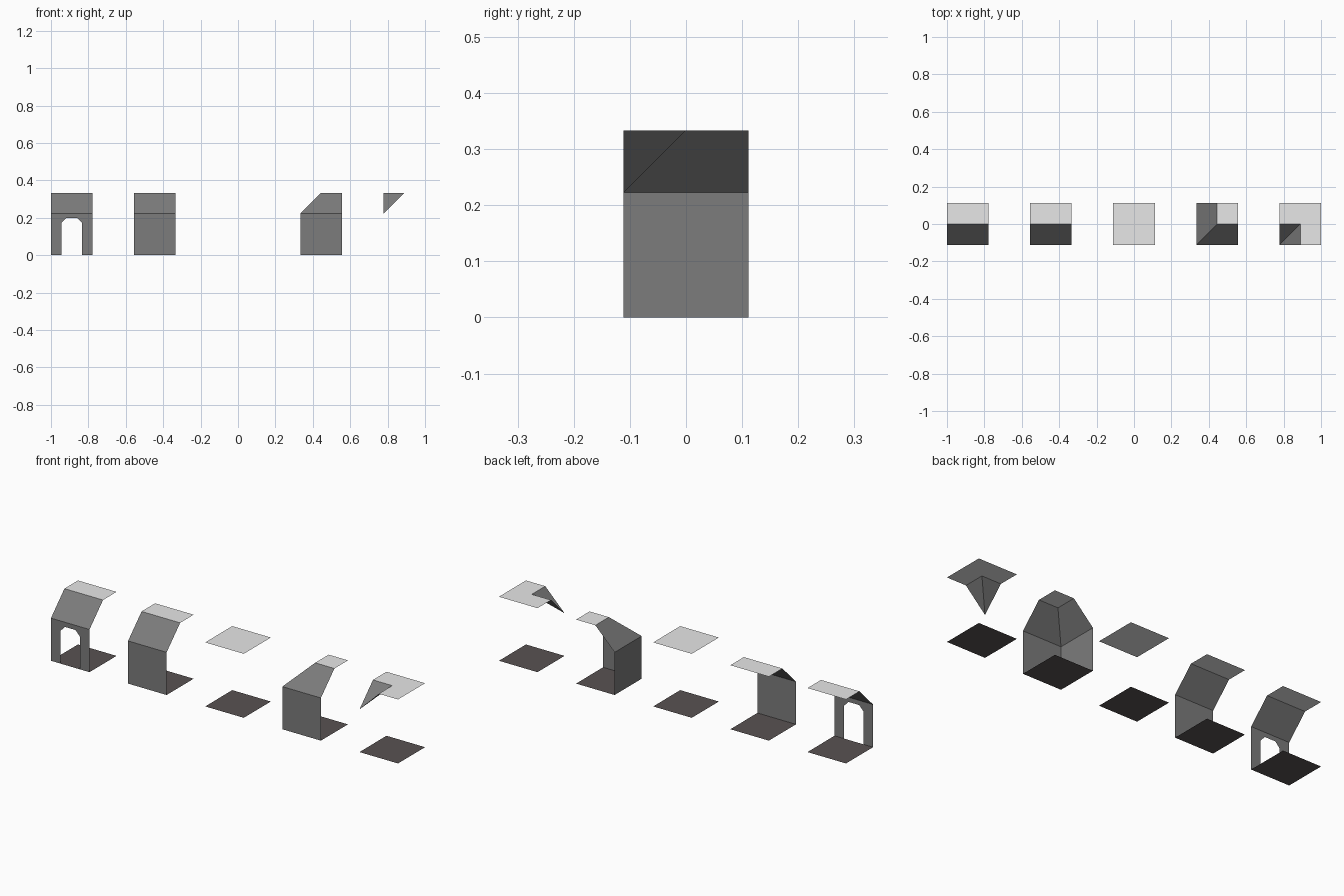
import bpy

if "Cube" in bpy.data.objects:
    bpy.data.objects.remove(bpy.data.objects["Cube"])

H = 1 / 9            # half a tile
WALL, TOP = 2 * H, 3 * H   # wall height and roof height


def material(name, rgb):
    m = bpy.data.materials.new(name)
    m.diffuse_color = (*rgb, 1)
    m.use_nodes = True
    m.node_tree.nodes["Principled BSDF"].inputs["Base Color"].default_value = m.diffuse_color
    return m


FLOOR = material("dark floor", (0.10, 0.085, 0.085))
GREY = material("grey wall", (0.2, 0.2, 0.2))
LIGHT = material("light roof", (0.8, 0.8, 0.8))


def sheet(name, cx, mat, *polys):
    """Thin flat-faced part made of polygons, placed at tile centre cx."""
    verts, faces = [], []
    for p in polys:
        faces.append(range(len(verts), len(verts) + len(p)))
        verts += p
    me = bpy.data.meshes.new(name)
    me.from_pydata(verts, [], [list(f) for f in faces])
    me.materials.append(mat)
    ob = bpy.data.objects.new(name, me)
    ob.location.x = cx
    bpy.context.collection.objects.link(ob)


def rect(x0, x1, y0, y1, z):
    return [(x0, y0, z), (x1, y0, z), (x1, y1, z), (x0, y1, z)]


def front(profile):
    """Upright polygon on the front edge of a tile, from x,z points."""
    return [(x, -H, z) for x, z in profile]


door_x, wall_x, open_x, corner_x, inner_x = [4 * H * i for i in range(-2, 3)]
plain = front([(-H, 0), (H, 0), (H, WALL), (-H, WALL)])
slope = [(-H, -H, WALL), (H, -H, WALL), (H, 0, TOP), (-H, 0, TOP)]

# Floors under every tile
for label, cx in (("door", door_x), ("wall", wall_x), ("open", open_x),
                  ("outer_corner", corner_x), ("inner_corner", inner_x)):
    sheet(label + "_floor", cx, FLOOR, rect(-H, H, -H, H, 0))

# Doorway tile: wall with a chamfered opening
d = H / 2
arch = [(-d, 0), (-d, 0.171), (-0.031, 0.198), (0.031, 0.198), (d, 0.171), (d, 0)]
sheet("door_wall", door_x, GREY,
      front([(-H, 0)] + arch + [(H, 0), (H, WALL), (-H, WALL)]))

# Straight wall tile
sheet("plain_wall", wall_x, GREY, plain)

# Sloped and flat roofs of both straight tiles
for label, cx in (("door", door_x), ("wall", wall_x)):
    sheet(label + "_slope", cx, GREY, slope)
    sheet(label + "_roof", cx, LIGHT, rect(-H, H, 0, H, TOP))

# Open tile: flat roof only
sheet("open_roof", open_x, LIGHT, rect(-H, H, -H, H, TOP))

# Outer corner: two walls and a hipped roof
sheet("outer_corner_walls", corner_x, GREY, plain,
      [(-H, H, 0), (-H, -H, 0), (-H, -H, WALL), (-H, H, WALL)])
sheet("outer_corner_slopes", corner_x, GREY,
      [(-H, -H, WALL), (H, -H, WALL), (H, 0, TOP), (0, 0, TOP)],
      [(-H, H, WALL), (-H, -H, WALL), (0, 0, TOP), (0, H, TOP)])
sheet("outer_corner_roof", corner_x, LIGHT, rect(0, H, 0, H, TOP))

# Inner corner: L-shaped roof with a valley dropping to the corner
sheet("inner_corner_valley", inner_x, GREY,
      [(-H, -H, WALL), (0, -H, TOP), (0, 0, TOP)],
      [(-H, -H, WALL), (0, 0, TOP), (-H, 0, TOP)])
sheet("inner_corner_roof", inner_x, LIGHT,
      [(0, -H, TOP), (H, -H, TOP), (H, H, TOP), (-H, H, TOP), (-H, 0, TOP), (0, 0, TOP)])
